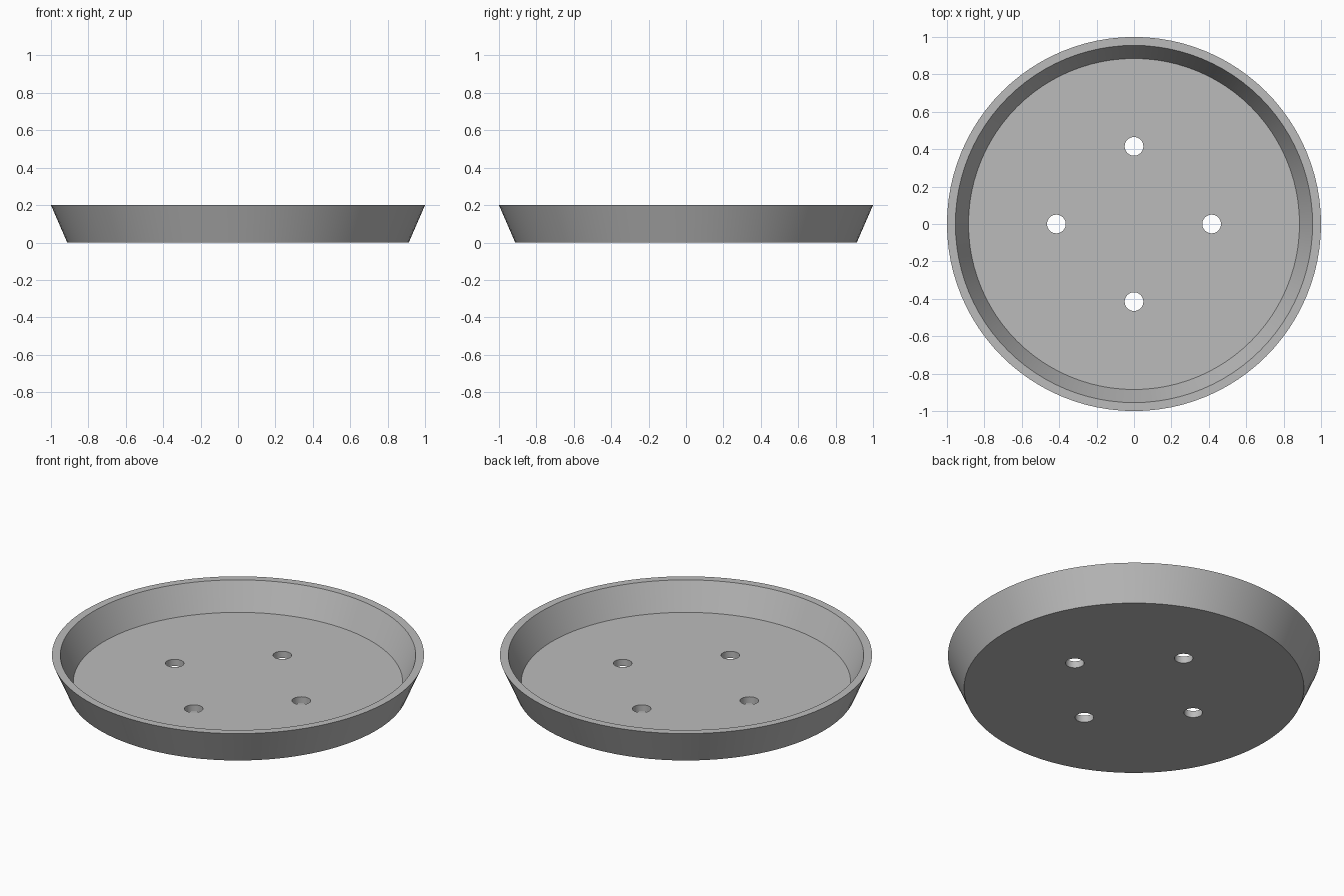
import bpy, bmesh, math

if "Cube" in bpy.data.objects:
    bpy.data.objects.remove(bpy.data.objects["Cube"])

SEGMENTS = 96
# Dish cross-section (radius, height): underside edge, rim, inner wall, floor edge
PROFILE = [(0.0, 0.0), (0.913, 0.0), (1.0, 0.2), (0.955, 0.2), (0.885, 0.04), (0.0, 0.04)]

grey = bpy.data.materials.new("light_grey")
grey.diffuse_color = (0.5, 0.5, 0.5, 1.0)
grey.use_nodes = True
grey.node_tree.nodes["Principled BSDF"].inputs["Base Color"].default_value = grey.diffuse_color

# Round tray, spun from the profile
bm = bmesh.new()
verts = [bm.verts.new((r, 0, z)) for r, z in PROFILE]
edges = [bm.edges.new(pair) for pair in zip(verts, verts[1:])]
bmesh.ops.spin(bm, geom=verts + edges, cent=(0, 0, 0), axis=(0, 0, 1),
               angle=math.tau, steps=SEGMENTS)
bmesh.ops.remove_doubles(bm, verts=bm.verts, dist=0.0001)
# Turn the two centre fans into single flat discs
bmesh.ops.dissolve_verts(bm, verts=[v for v in bm.verts if v.co.xy.length < 0.01])
bmesh.ops.recalc_face_normals(bm, faces=bm.faces)
mesh = bpy.data.meshes.new("tray")
bm.to_mesh(mesh)
bm.free()
mesh.materials.append(grey)
tray = bpy.data.objects.new("tray", mesh)
bpy.context.collection.objects.link(tray)

# Four drain holes through the floor
bm = bmesh.new()
for i in range(4):
    a = i * math.pi / 2
    made = bmesh.ops.create_cone(bm, cap_ends=True, segments=32,
                                 radius1=0.05, radius2=0.05, depth=0.2)
    bmesh.ops.translate(bm, verts=made["verts"],
                        vec=(0.415 * math.cos(a), 0.415 * math.sin(a), 0.02))
mesh = bpy.data.meshes.new("hole_cutter")
bm.to_mesh(mesh)
bm.free()
mesh.materials.append(grey)
cutter = bpy.data.objects.new("hole_cutter", mesh)
bpy.context.collection.objects.link(cutter)

cut = tray.modifiers.new("drain_holes", 'BOOLEAN')
cut.operation = 'DIFFERENCE'
cut.solver = 'EXACT'
cut.object = cutter

# Apply the cut, remove the helper, and smooth the round walls
bpy.context.view_layer.objects.active = tray
tray.select_set(True)
bpy.ops.object.modifier_apply(modifier=cut.name)
bpy.data.objects.remove(cutter)
bpy.ops.object.shade_smooth_by_angle(angle=math.radians(30))
